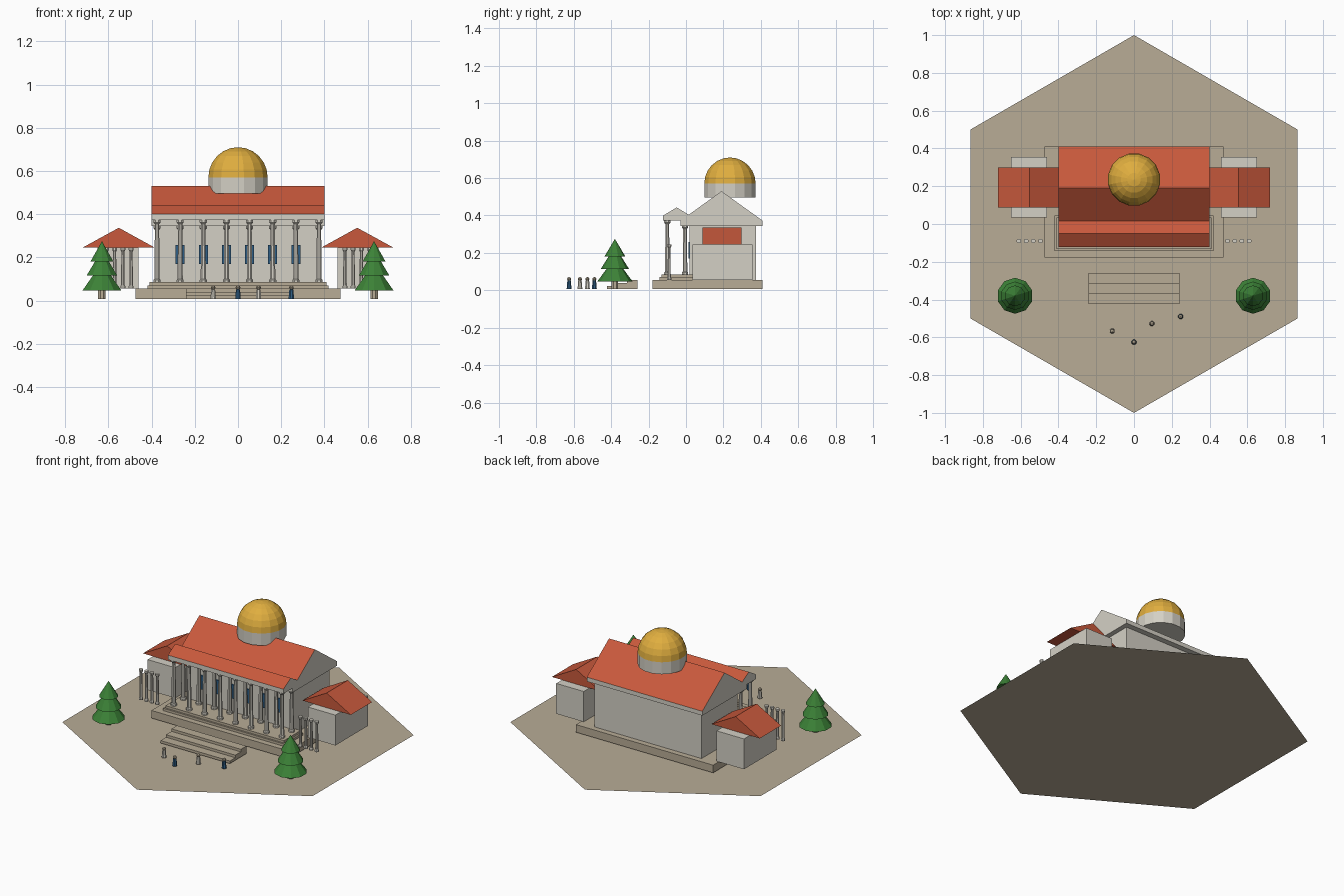
import bpy, bmesh, math
from mathutils import Matrix, Vector

if "Cube" in bpy.data.objects:
    bpy.data.objects.remove(bpy.data.objects["Cube"])


def material(name, hex_code):
    srgb = [int(hex_code[i:i + 2], 16) / 255 for i in (0, 2, 4)]
    color = [((c + 0.055) / 1.055) ** 2.4 for c in srgb] + [1]
    m = bpy.data.materials.new(name)
    m.use_nodes = True
    m.diffuse_color = color
    m.node_tree.nodes["Principled BSDF"].inputs["Base Color"].default_value = color
    return m


TAN = material("tan stone", "B8AC96")
CREAM = material("cream stone", "D4D0C5")
RED = material("red tile", "C8593C")
GOLD = material("gold", "E0AE3F")
GREEN = material("pine green", "3C8237")
BLUE = material("blue", "2F5F86")
BASE = 0.007


def finish(name, bm, *mats):
    bmesh.ops.recalc_face_normals(bm, faces=bm.faces)
    mesh = bpy.data.meshes.new(name)
    bm.to_mesh(mesh)
    bm.free()
    for m in mats:
        mesh.materials.append(m)
    ob = bpy.data.objects.new(name, mesh)
    bpy.context.scene.collection.objects.link(ob)
    return ob


def box(name, x, y, z, mat):
    """Box from (min, max) ranges."""
    bm = bmesh.new()
    size = [r[1] - r[0] for r in (x, y, z)]
    mid = Vector([(r[0] + r[1]) / 2 for r in (x, y, z)])
    bmesh.ops.create_cube(bm, size=1, matrix=Matrix.Translation(mid) @ Matrix.Diagonal((*size, 1)))
    return finish(name, bm, mat)


def lathe(name, profile, sides, at, *mats):
    """Spin (radius, z) points into a closed solid."""
    bm = bmesh.new()
    rings = []
    for r, z in profile:
        angles = [math.tau * (i + 0.5) / sides for i in range(sides if r > 0 else 1)]
        rings.append([bm.verts.new((at[0] + r * math.cos(a), at[1] + r * math.sin(a), z))
                      for a in angles])
    for low, high in zip(rings, rings[1:]):
        for i in range(sides):
            j = (i + 1) % sides
            if len(high) == 1:
                bm.faces.new((low[i], low[j], high[0]))
            elif len(low) == 1:
                bm.faces.new((low[0], high[j], high[i]))
            else:
                bm.faces.new((low[i], low[j], high[j], high[i]))
    for ring in (rings[0], rings[-1]):
        if len(ring) > 2:
            bm.faces.new(ring)
    return finish(name, bm, *mats)


def gable(name, span, ridge, eave_z, top_z, length, along_x, *mats):
    """Triangular prism; the second material, if given, colours all but the slopes."""
    bm = bmesh.new()
    ends = []
    for t in length:
        pts = [(span[0], eave_z), (span[1], eave_z), (ridge, top_z)]
        ends.append([bm.verts.new((t, p, z) if along_x else (p, t, z)) for p, z in pts])
    for end in ends:
        bm.faces.new(end)
    for i in range(3):
        j = (i + 1) % 3
        bm.faces.new((ends[0][i], ends[0][j], ends[1][j], ends[1][i]))
    ob = finish(name, bm, *mats)
    if len(mats) > 1:
        for p in ob.data.polygons:
            p.material_index = 0 if 0.05 < p.normal.z < 0.99 else 1
    return ob


def column(name, x, y, z0, z1, r):
    wide, foot = r * 1.5, r * 1.1
    lathe(name, [(wide, z0), (wide, z0 + 0.01), (foot, z0 + 0.016), (r * 0.88, z1 - 0.018),
                 (wide, z1 - 0.01), (wide, z1)], 8, (x, y), CREAM)


# Hexagonal plaza
bm = bmesh.new()
bm.faces.new([bm.verts.new((math.cos(a), math.sin(a), 0))
              for a in (math.radians(30 + 60 * i) for i in range(6))])
finish("plaza", bm, TAN)

# Podium and portico floor
box("podium", (-0.475, 0.475), (-0.178, 0.41), (BASE, 0.055), TAN)
box("portico_lower_step", (-0.42, 0.42), (-0.142, 0.045), (0.055, 0.07), TAN)
box("portico_upper_step", (-0.41, 0.41), (-0.132, 0.035), (0.07, 0.085), TAN)

# Detached front stairs
for i in range(3):
    box(f"stair_{i + 1}", (-0.24, 0.24), (-0.423 + 0.054 * i, -0.26),
        (BASE + 0.016 * i, BASE + 0.016 * (i + 1)), TAN)

# Main hall with cornice, roof and portico
box("hall_walls", (-0.37, 0.37), (0.02, 0.375), (0.055, 0.345), CREAM)
box("hall_cornice", (-0.4, 0.4), (-0.03, 0.41), (0.345, 0.372), CREAM)
gable("hall_roof", (-0.03, 0.41), 0.19, 0.372, 0.53, (-0.4, 0.4), True, RED, CREAM)
box("portico_beam", (-0.4, 0.4), (-0.122, 0.015), (0.372, 0.4), CREAM)
gable("portico_roof", (-0.122, 0.022), -0.05, 0.4, 0.443, (-0.4, 0.4), True, RED, CREAM)

# Colonnade and windows
for i in range(8):
    x = -0.375 + 0.75 * i / 7
    column(f"front_column_{i + 1}", x, -0.1, 0.085, 0.372, 0.012)
    column(f"rear_column_{i + 1}", x, -0.005, 0.085, 0.345, 0.012)
    if 0 < i < 7:
        box(f"window_{i}", (x - 0.021, x + 0.021), (0.013, 0.021), (0.17, 0.257), BLUE)

# Drum and dome
centre = (0, 0.235)
lathe("drum", [(0.14, 0.495), (0.14, 0.57)], 16, centre, CREAM)
lathe("dome", [(0.14 * math.cos(math.pi * i / 12), 0.57 + 0.14 * math.sin(math.pi * i / 12))
               for i in range(6)] + [(0, 0.71)], 16, centre, GOLD)

for side, s in (("left", 1), ("right", -1)):
    # Side pavilion with its roof and columns
    box(f"{side}_wing", sorted((s * 0.46, s * 0.65)), (0.035, 0.355), (0.055, 0.245), CREAM)
    gable(f"{side}_wing_roof", sorted((s * 0.385, s * 0.72)), s * 0.552, 0.245, 0.337,
          (0.088, 0.298), False, RED)
    for i in range(4):
        column(f"{side}_wing_column_{i + 1}", s * (0.495 + 0.038 * i), -0.09, 0.055, 0.245, 0.0085)

    # Tree
    spot = (s * 0.63, -0.38)
    lathe(f"{side}_tree_trunk", [(0.019, BASE), (0.019, 0.06)], 8, spot, TAN)
    for i, (r, z, h) in enumerate([(0.095, 0.046, 0.13), (0.075, 0.115, 0.12), (0.055, 0.182, 0.093)]):
        lathe(f"{side}_tree_tier_{i + 1}", [(r, z), (0, z + h)], 10, spot, GREEN)

# Visitors
for i, (x, y) in enumerate([(-0.115, -0.567), (0, -0.625), (0.095, -0.527), (0.247, -0.49)]):
    lathe(f"visitor_body_{i + 1}", [(0.014, BASE), (0.01, 0.052)], 8, (x, y), BLUE if i % 2 else CREAM)
    lathe(f"visitor_head_{i + 1}", [(0, 0.048), (0.009, 0.053), (0.012, 0.06), (0.009, 0.067), (0, 0.071)],
          8, (x, y), TAN)
